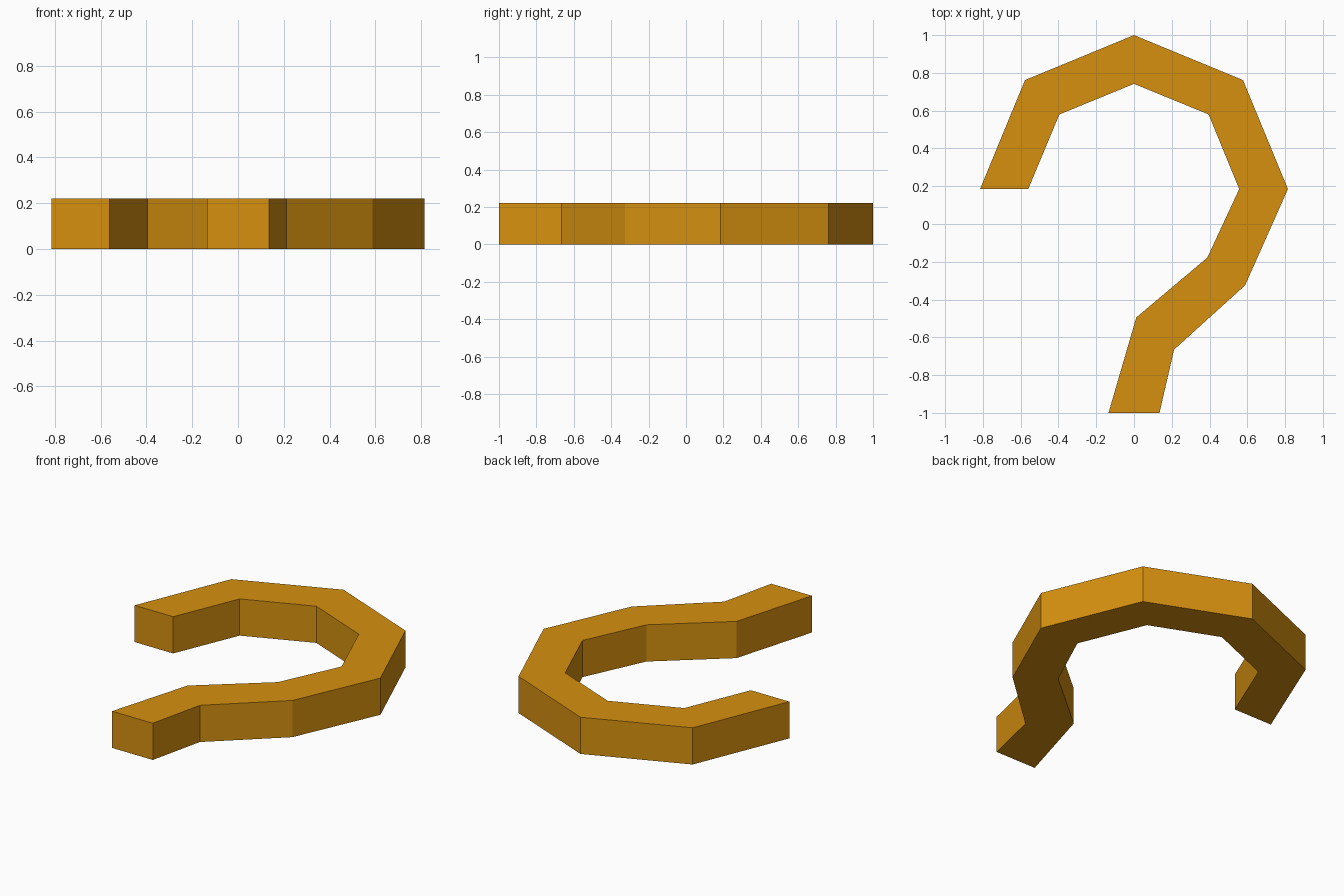
import bpy, bmesh

if "Cube" in bpy.data.objects:
    bpy.data.objects.remove(bpy.data.objects["Cube"])

HEIGHT = 0.22

# Cross-joints along the hook: (outer point, inner point)
JOINTS = [
    ((-0.815, 0.185), (-0.56, 0.185)),
    ((-0.577, 0.762), (-0.395, 0.58)),
    ((0.0, 1.0), (0.0, 0.742)),
    ((0.577, 0.762), (0.395, 0.58)),
    ((0.815, 0.185), (0.557, 0.185)),
    ((0.588, -0.325), (0.388, -0.178)),
    ((0.212, -0.665), (0.012, -0.495)),
    ((0.135, -1.0), (-0.135, -1.0)),
]

gold = bpy.data.materials.new("golden orange")
gold.diffuse_color = (0.67, 0.28, 0.005, 1.0)
gold.use_nodes = True
gold.node_tree.nodes["Principled BSDF"].inputs["Base Color"].default_value = gold.diffuse_color

# Flat curved strip, raised into a solid bar
bm = bmesh.new()
rows = [[bm.verts.new((x, y, 0)) for x, y in joint] for joint in JOINTS]
for (a, b), (c, d) in zip(rows, rows[1:]):
    bm.faces.new((a, b, d, c))
raised = bmesh.ops.extrude_face_region(bm, geom=bm.faces[:])
top = [g for g in raised["geom"] if isinstance(g, bmesh.types.BMVert)]
bmesh.ops.translate(bm, verts=top, vec=(0, 0, HEIGHT))
bmesh.ops.recalc_face_normals(bm, faces=bm.faces[:])

mesh = bpy.data.meshes.new("hook_bar")
bm.to_mesh(mesh)
bm.free()
mesh.materials.append(gold)
hook = bpy.data.objects.new("hook_bar", mesh)
bpy.context.collection.objects.link(hook)
